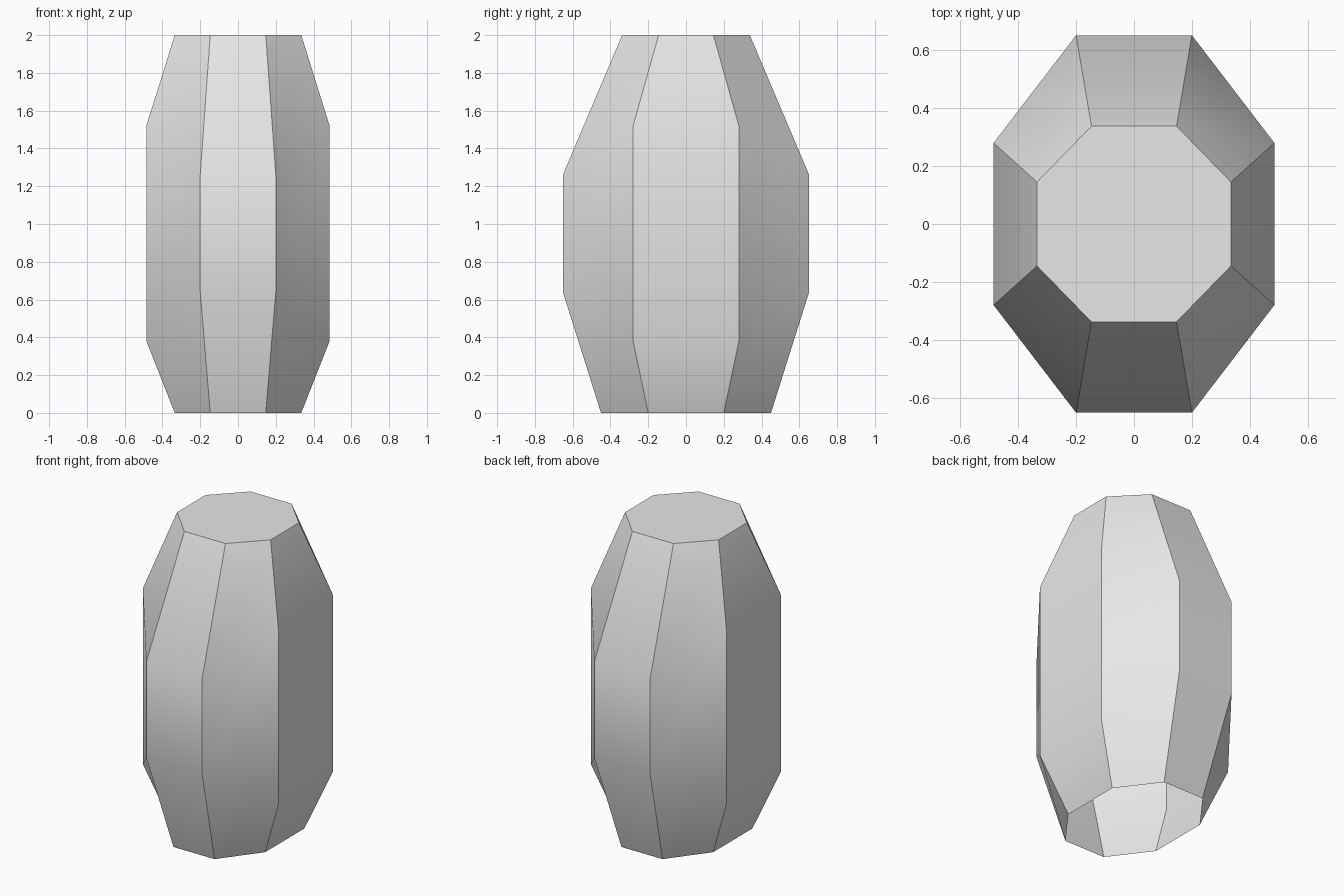
import bpy, bmesh, math

cube = bpy.data.objects.get("Cube")
if cube:
    bpy.data.objects.remove(cube, do_unlink=True)

# Plain grey material
grey = bpy.data.materials.new("plain grey")
grey.use_nodes = True
colour = (0.8, 0.8, 0.8, 1)
grey.diffuse_color = colour
grey.node_tree.nodes["Principled BSDF"].inputs["Base Color"].default_value = colour

# Quarter profiles from bottom to top: one front/back rib, one side rib
front_rib = [(0.147, 0.45, 0), (0.2, 0.652, 0.64), (0.2, 0.652, 1.26), (0.147, 0.338, 2)]
side_rib = [(0.335, 0.2, 0), (0.485, 0.28, 0.38), (0.485, 0.28, 1.52), (0.335, 0.145, 2)]

# Ribs in counter-clockwise order, mirrored into all four quarters
order = [(side_rib, 1, 1), (front_rib, 1, 1), (front_rib, -1, 1), (side_rib, -1, 1),
         (side_rib, -1, -1), (front_rib, -1, -1), (front_rib, 1, -1), (side_rib, 1, -1)]

# Eight-sided shell, open underneath and capped on top
bm = bmesh.new()
ribs = [[bm.verts.new((x * sx, y * sy, z)) for x, y, z in rib] for rib, sx, sy in order]
for i, a in enumerate(ribs):
    b = ribs[(i + 1) % len(ribs)]
    for j in range(len(a) - 1):
        bm.faces.new((a[j], b[j], b[j + 1], a[j + 1]))
bm.faces.new([rib[-1] for rib in ribs])

mesh = bpy.data.meshes.new("faceted_shell")
bm.to_mesh(mesh)
bm.free()
mesh.materials.append(grey)
shell = bpy.data.objects.new("faceted_shell", mesh)
bpy.context.collection.objects.link(shell)

# Smooth along each panel, crisp between panels
bpy.ops.object.select_all(action='DESELECT')
shell.select_set(True)
bpy.context.view_layer.objects.active = shell
bpy.ops.object.shade_smooth_by_angle(angle=math.radians(30))
